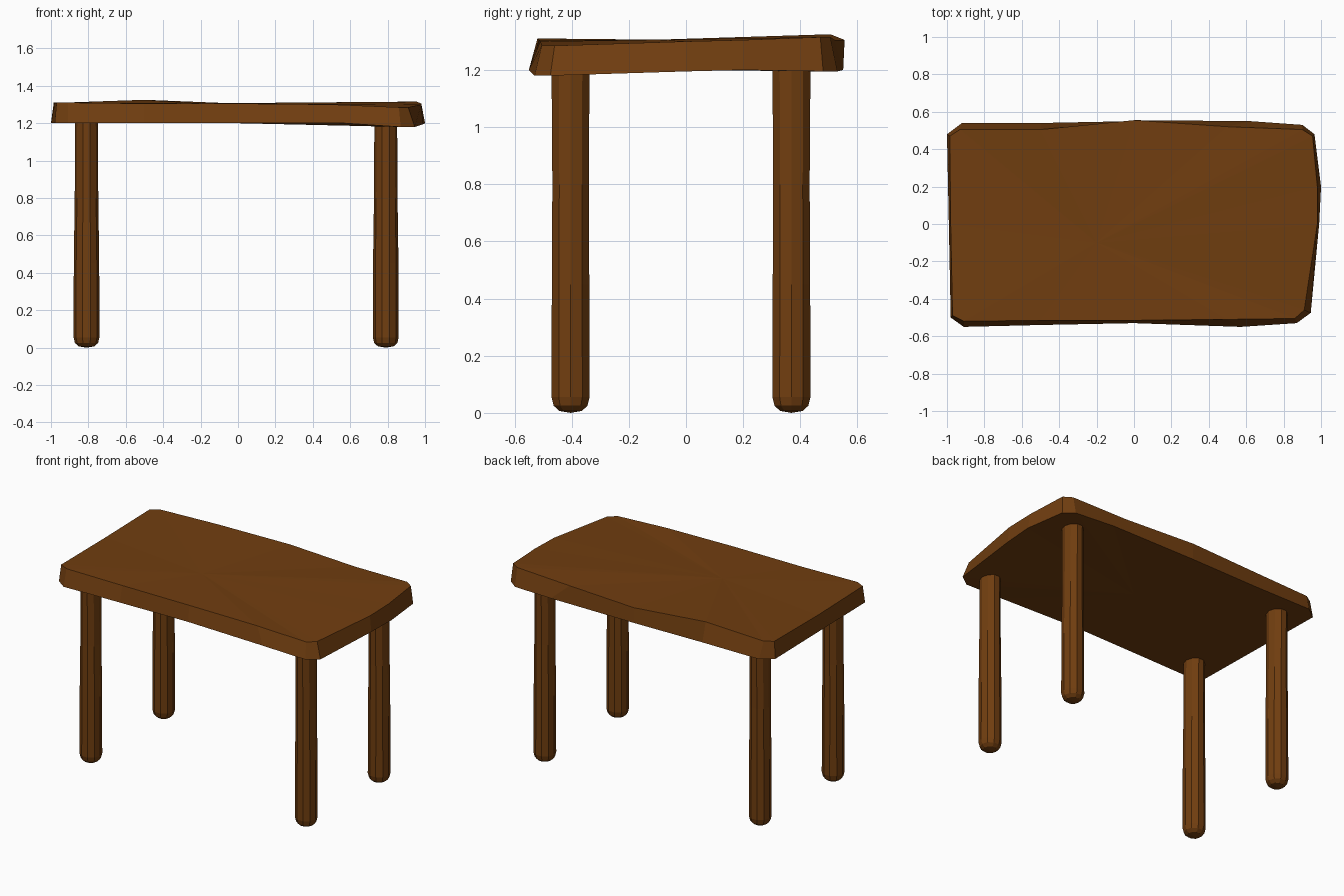
import bpy, bmesh
from math import cos, sin, pi

if "Cube" in bpy.data.objects:
    bpy.data.objects.remove(bpy.data.objects["Cube"])

wood = bpy.data.materials.new("wood")
wood.diffuse_color = (0.165, 0.048, 0.005, 1)
wood.use_nodes = True
wood.node_tree.nodes["Principled BSDF"].inputs["Base Color"].default_value = wood.diffuse_color


def finish(bm, name):
    bmesh.ops.recalc_face_normals(bm, faces=bm.faces)
    mesh = bpy.data.meshes.new(name)
    bm.to_mesh(mesh)
    bm.free()
    mesh.materials.append(wood)
    bpy.context.collection.objects.link(bpy.data.objects.new(name, mesh))


def bridge(bm, a, b):
    n = len(a)
    for i in range(n):
        bm.faces.new((a[i], a[(i + 1) % n], b[(i + 1) % n], b[i]))


def fan(bm, ring, centre):
    c = bm.verts.new(centre)
    for i in range(len(ring)):
        bm.faces.new((ring[i], ring[(i + 1) % len(ring)], c))


# Hand-hewn slab outline: upper edge x, y, z then lower edge x, y, z
OUTLINE = [
    (-.97, -.49, 1.31, -.98, -.50, 1.20), (-.91, -.52, 1.31, -.91, -.55, 1.20),
    (-.50, -.515, 1.305, -.50, -.54, 1.20), (0, -.515, 1.305, 0, -.53, 1.20),
    (.50, -.51, 1.30, .57, -.55, 1.20), (.86, -.505, 1.285, .87, -.53, 1.18),
    (.91, -.46, 1.285, .945, -.475, 1.18), (.98, 0, 1.30, .99, 0, 1.195),
    (.98, .20, 1.305, 1.0, .20, 1.20), (.955, .47, 1.315, .965, .48, 1.195),
    (.90, .505, 1.315, .90, .53, 1.195), (.50, .52, 1.305, .62, .55, 1.20),
    (0, .555, 1.305, 0, .55, 1.20), (-.50, .505, 1.325, -.50, .54, 1.20),
    (-.93, .505, 1.31, -.92, .54, 1.20), (-.985, .47, 1.31, -1, .48, 1.20),
    (-.98, 0, 1.305, -.99, 0, 1.20),
]
bm = bmesh.new()
upper = [bm.verts.new(p[:3]) for p in OUTLINE]
lower = [bm.verts.new(p[3:]) for p in OUTLINE]
bridge(bm, lower, upper)
fan(bm, upper, (-.2, -.1, 1.306))
fan(bm, lower, (0, 0, 1.20))
finish(bm, "table_top")

# Legs: z, radius in x, radius in y, with a rounded foot
RINGS = [(.007, .042, .042), (.025, .062, .062), (.055, .069, .070),
         (.45, .068, .069), (.80, .063, .067), (1.21, .061, .070)]


def leg(name, x, y, sides=10):
    bm = bmesh.new()
    rings = [[bm.verts.new((x + rx * cos(2 * pi * i / sides),
                            y + ry * sin(2 * pi * i / sides), z))
              for i in range(sides)] for z, rx, ry in RINGS]
    for a, b in zip(rings, rings[1:]):
        bridge(bm, a, b)
    fan(bm, rings[0], (x, y, 0))
    bm.faces.new(rings[-1])
    finish(bm, name)


for side, x in (("left", -.81), ("right", .79)):
    for end, y in (("front", -.404), ("back", .369)):
        leg(f"{end}_{side}_leg", x, y)
